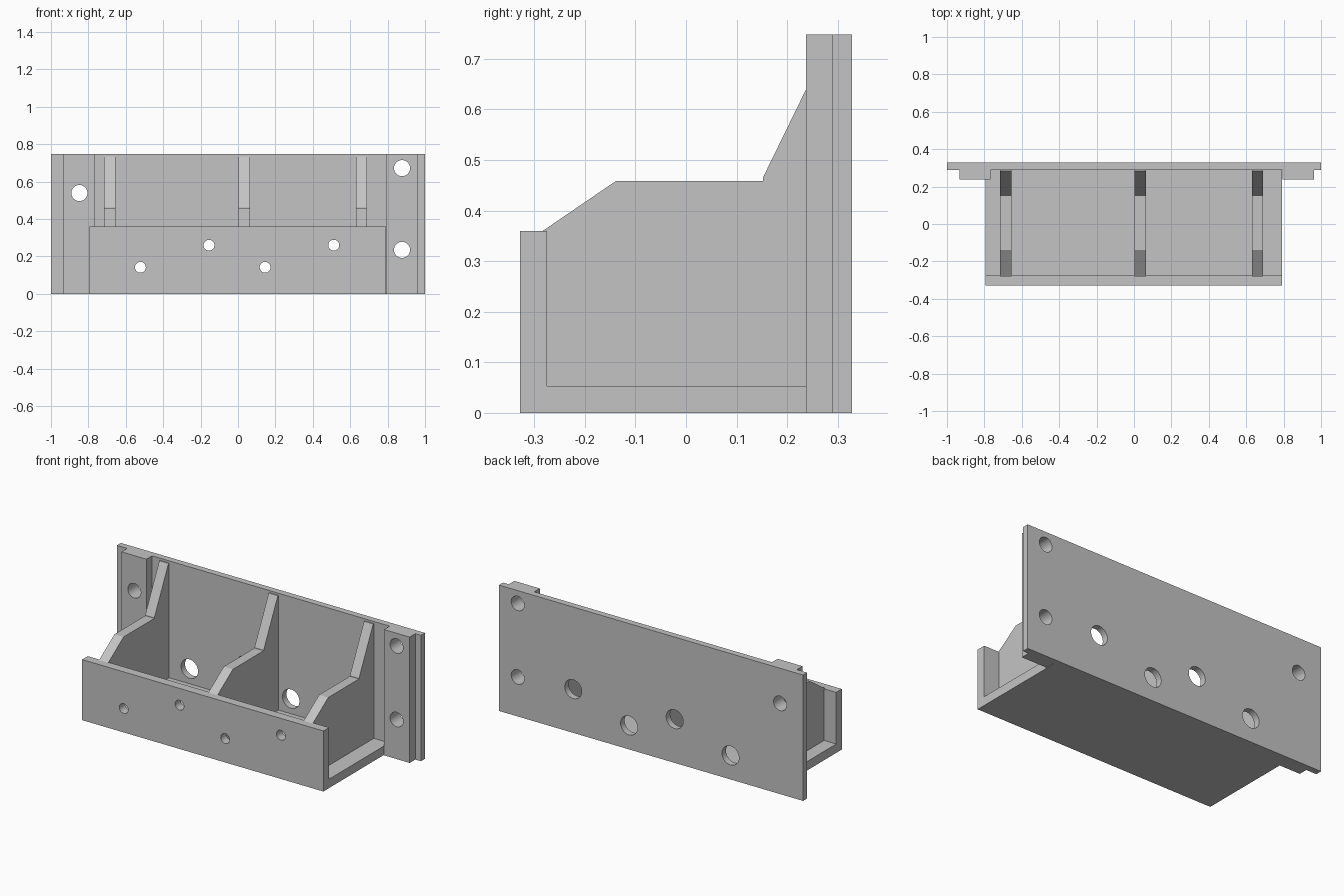
import bpy, bmesh, math
from mathutils import Matrix, Vector

if "Cube" in bpy.data.objects:
    bpy.data.objects.remove(bpy.data.objects["Cube"])

grey = bpy.data.materials.new("light_grey")
grey.diffuse_color = (0.55, 0.55, 0.55, 1)
grey.use_nodes = True
grey.node_tree.nodes["Principled BSDF"].inputs["Base Color"].default_value = grey.diffuse_color


def prism(name, profile, place, start, end):
    """Extrude a 2D profile; place(u, v, w) maps it into 3D."""
    bm = bmesh.new()
    face = bm.faces.new([bm.verts.new(place(u, v, start)) for u, v in profile])
    made = bmesh.ops.extrude_face_region(bm, geom=[face])["geom"]
    move = Vector(place(0, 0, end)) - Vector(place(0, 0, start))
    bmesh.ops.translate(bm, vec=move,
                        verts=[g for g in made if isinstance(g, bmesh.types.BMVert)])
    bmesh.ops.recalc_face_normals(bm, faces=bm.faces)
    mesh = bpy.data.meshes.new(name)
    bm.to_mesh(mesh)
    bm.free()
    mesh.materials.append(grey)
    obj = bpy.data.objects.new(name, mesh)
    bpy.context.collection.objects.link(obj)
    return obj


def along_x(y, z, x):
    return (x, y, z)


def along_z(x, y, z):
    return (x, y, z)


def drill(obj, holes, y0, y1):
    """Cut round holes (x, z, radius) through obj along y."""
    bm = bmesh.new()
    for x, z, r in holes:
        m = Matrix.Translation((x, (y0 + y1) / 2, z)) @ Matrix.Rotation(math.pi / 2, 4, 'X')
        bmesh.ops.create_cone(bm, cap_ends=True, segments=40, radius1=r, radius2=r,
                              depth=y1 - y0, matrix=m)
    mesh = bpy.data.meshes.new("hole_cutter")
    bm.to_mesh(mesh)
    bm.free()
    mesh.materials.append(grey)
    cutter = bpy.data.objects.new("hole_cutter", mesh)
    bpy.context.collection.objects.link(cutter)
    cutter.hide_render = True
    mod = obj.modifiers.new("holes", 'BOOLEAN')
    mod.operation = 'DIFFERENCE'
    mod.solver = 'EXACT'
    mod.object = cutter
    bpy.ops.object.select_all(action='DESELECT')
    bpy.context.view_layer.objects.active = obj
    obj.select_set(True)
    bpy.ops.object.modifier_apply(modifier=mod.name)
    bpy.data.objects.remove(cutter)
    bpy.ops.object.shade_smooth_by_angle(angle=math.radians(30))


back, face, pad, front = 0.328, 0.29, 0.237, -0.328
height = 0.748

# Back plate with a raised mounting pad on each side
plate = prism("back_plate", [
    (-1, back), (-1, face), (-0.932, face), (-0.932, pad), (-0.768, pad), (-0.768, face),
    (0.795, face), (0.795, pad), (0.963, pad), (0.963, face), (1, face), (1, back),
], along_z, 0, height)

# Floor and front wall
tray = prism("tray", [
    (face, 0), (front, 0), (front, 0.36), (-0.275, 0.36), (-0.275, 0.053), (face, 0.053),
], along_x, -0.795, 0.791)

# Three stepped ribs between wall and plate
for i, x in enumerate((-0.686, 0.033, 0.66)):
    prism(f"rib_{i + 1}", [
        (-0.283, 0.04), (-0.283, 0.36), (-0.138, 0.459), (0.152, 0.459), (0.152, 0.465),
        (0.284, 0.735), (face, 0.735), (face, 0.04),
    ], along_x, x - 0.03, x + 0.03)

# Pin holes in the wall, larger matching holes in the plate, and mounting holes
pins = [(-0.522, 0.142), (-0.155, 0.26), (0.145, 0.142), (0.512, 0.26)]
mounts = [(-0.848, 0.539), (0.877, 0.672), (0.877, 0.235)]
drill(tray, [(x, z, 0.029) for x, z in pins], -0.4, -0.2)
drill(plate, [(x, z, 0.056) for x, z in pins] + [(x, z, 0.043) for x, z in mounts], 0.15, 0.4)
